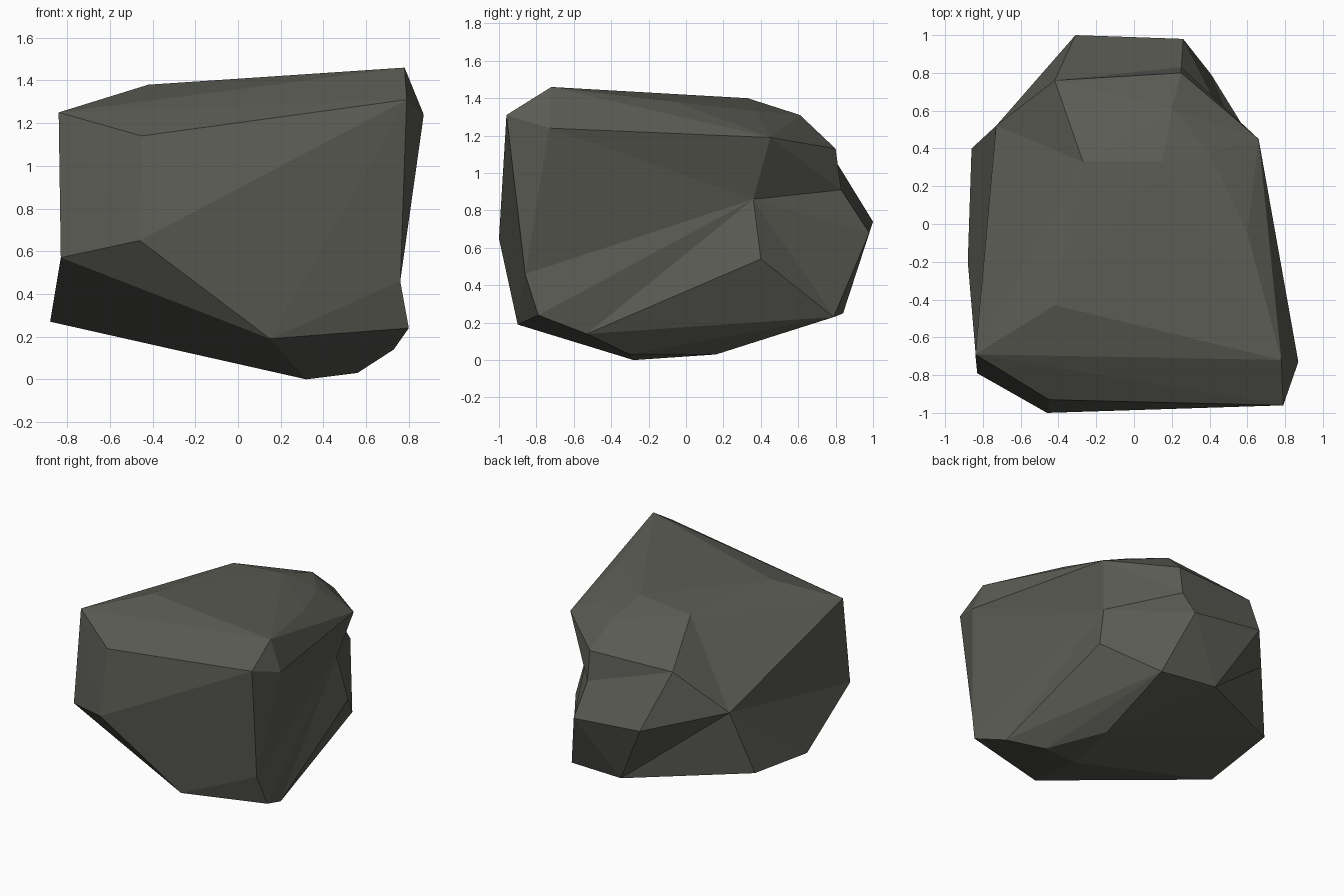
import bpy, bmesh
from mathutils import Vector

if "Cube" in bpy.data.objects:
    bpy.data.objects.remove(bpy.data.objects["Cube"])

# Corner points of the boulder, in tiers from underside to crown
underside = [(.32, -.28, 0), (.56, -.30, .03), (.38, .16, .03), (.73, -.53, .14),
             (.80, -.79, .24), (.15, -.90, .19), (.41, .79, .23), (-.04, .84, .25),
             (-.88, -.20, .27), (-.86, .40, .34)]
waist = [(-.83, -.79, .57), (-.46, -1, .65), (.65, .40, .54), (.26, .98, .68),
         (-.31, 1, .74)]
crown = [(-.45, -.93, 1.14), (.79, -.96, 1.31), (.87, -.73, 1.24), (.78, -.72, 1.46),
         (-.84, -.69, 1.25), (-.42, -.43, 1.38), (.60, -.05, 1.38), (.66, .45, 1.19),
         (.40, .38, 1.33), (.15, .33, 1.40), (-.27, .33, 1.36), (.20, .61, 1.31),
         (.25, .80, 1.13), (-.42, .76, 1.13)]
# Chipped (dented) corners: resting place and how far it was pushed in
chips = [((.58, .36, .86), (.20, .15, 0)), ((.25, .83, .91), (.03, .12, 0)),
         ((-.73, .52, .81), (-.23, .16, 0)), ((.76, -.86, .46), (.09, .03, 0))]

rest = [Vector(p) for p in underside + waist + crown + [c[0] for c in chips]]
bulged = [p.copy() for p in rest]
for i, (_, push) in enumerate(chips):
    bulged[len(rest) - len(chips) + i] += Vector(push)
centre = Vector((0, 0, .72))

# Wrap a hull around the bulged points, easing out any point still buried
for attempt in range(60):
    bm = bmesh.new()
    verts = [bm.verts.new(p) for p in bulged]
    bmesh.ops.convex_hull(bm, input=verts, use_existing_faces=False)
    buried = [i for i, v in enumerate(verts) if not v.link_faces]
    if not buried or attempt == 59:
        break
    for i in buried:
        bulged[i] += (bulged[i] - centre) * .015
    bm.free()

# Push the chipped corners back in
for v, p in zip(verts, rest):
    v.co = p
bmesh.ops.delete(bm, geom=[v for v in bm.verts if not v.link_faces], context='VERTS')
bmesh.ops.recalc_face_normals(bm, faces=bm.faces[:])

mesh = bpy.data.meshes.new("boulder")
bm.to_mesh(mesh)
bm.free()
stone = bpy.data.materials.new("dark grey stone")
stone.diffuse_color = (.105, .105, .09, 1)
stone.use_nodes = True
stone.node_tree.nodes["Principled BSDF"].inputs["Base Color"].default_value = stone.diffuse_color
mesh.materials.append(stone)
boulder = bpy.data.objects.new("boulder", mesh)
bpy.context.collection.objects.link(boulder)
